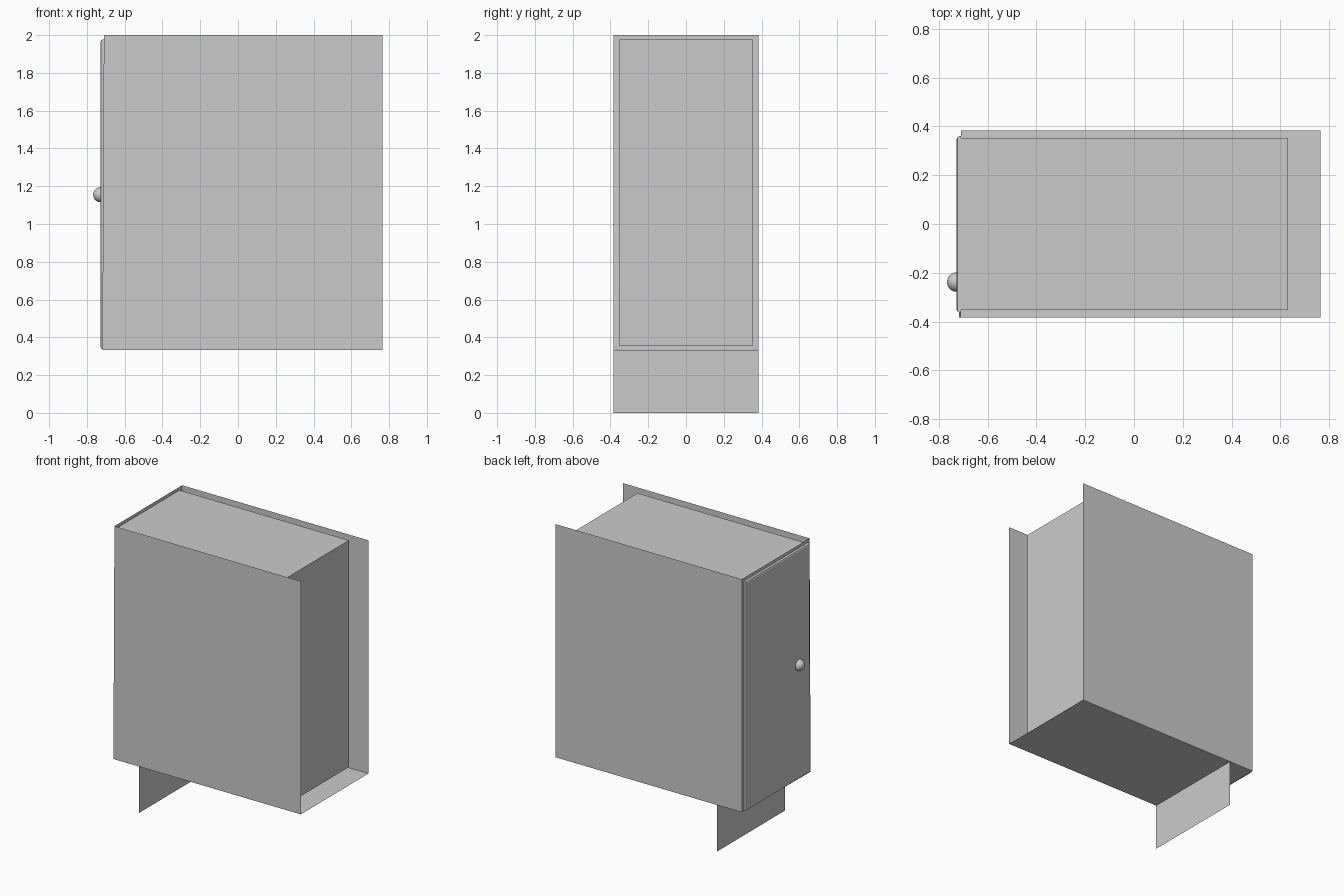
import bpy, bmesh, math

if "Cube" in bpy.data.objects:
    bpy.data.objects.remove(bpy.data.objects["Cube"])

FRONT, BACK = -0.71, 0.765      # cabinet extents along x (the door faces -x)
SIDE, LOW, TOP = 0.383, 0.332, 2.0
LEAN = -0.718                   # door-side lower corner is slightly out of square


def make_object(name, bm):
    bmesh.ops.recalc_face_normals(bm, faces=bm.faces)
    mesh = bpy.data.meshes.new(name)
    bm.to_mesh(mesh)
    bm.free()
    obj = bpy.data.objects.new(name, mesh)
    bpy.context.collection.objects.link(obj)
    return obj


def sheet(name, corners):
    bm = bmesh.new()
    bm.faces.new([bm.verts.new(c) for c in corners])
    return make_object(name, bm)


def box_mesh(lo, hi):
    bm = bmesh.new()
    bmesh.ops.create_cube(bm, size=1)
    for v in bm.verts:
        v.co = [(a + b) / 2 + c * (b - a) for a, b, c in zip(lo, hi, v.co)]
    return bm


# Thin outer side panels
for name, y, x_low in (("front_side_panel", -SIDE, LEAN), ("rear_side_panel", SIDE, FRONT)):
    sheet(name, [(x_low, y, LOW), (BACK, y, LOW), (BACK, y, TOP), (FRONT, y, TOP)])

# Bottom panel and recessed toe kick
sheet("bottom_panel", [(LEAN, -SIDE, LOW), (BACK, -SIDE, LOW),
                       (BACK, SIDE, LOW), (FRONT, SIDE, LOW)])
sheet("toe_kick", [(-0.515, -SIDE, 0), (-0.515, SIDE, 0),
                   (-0.515, SIDE, LOW), (-0.515, -SIDE, LOW)])

# Inner compartment, open towards the door
IN_Y, IN_LOW, IN_TOP = 0.353, 0.354, 1.976
bm = box_mesh((FRONT, -IN_Y, IN_LOW), (0.631, IN_Y, IN_TOP))
bm.faces.ensure_lookup_table()
opening = [f for f in bm.faces if f.calc_center_median().x < FRONT + 0.01]
bmesh.ops.delete(bm, geom=opening, context='FACES_ONLY')
make_object("inner_compartment", bm)

# Face frame joining the outer shell to the compartment
bm = bmesh.new()
outer = [bm.verts.new(c) for c in ((LEAN, -SIDE, LOW), (FRONT, SIDE, LOW),
                                   (FRONT, SIDE, TOP), (FRONT, -SIDE, TOP))]
inner = [bm.verts.new((FRONT, y, z)) for y, z in ((-IN_Y, IN_LOW), (IN_Y, IN_LOW),
                                                  (IN_Y, IN_TOP), (-IN_Y, IN_TOP))]
for i in range(4):
    j = (i + 1) % 4
    bm.faces.new((outer[i], outer[j], inner[j], inner[i]))
make_object("face_frame", bm)

# Door slab with eased outer edges
bm = box_mesh((-0.728, -0.363, 0.336), (FRONT, 0.361, 1.977))
rim = [e for e in bm.edges if all(v.co.x < -0.72 for v in e.verts)]
bmesh.ops.bevel(bm, geom=rim, offset=0.013, segments=2, profile=0.5, affect='EDGES')
make_object("door", bm)

# Round door knob
bpy.ops.mesh.primitive_uv_sphere_add(segments=24, ring_count=12, radius=0.04,
                                     location=(-0.727, -0.238, 1.155),
                                     rotation=(0, math.pi / 2, 0))
knob = bpy.context.object
knob.name = "door_knob"
bpy.ops.object.shade_smooth_by_angle()
